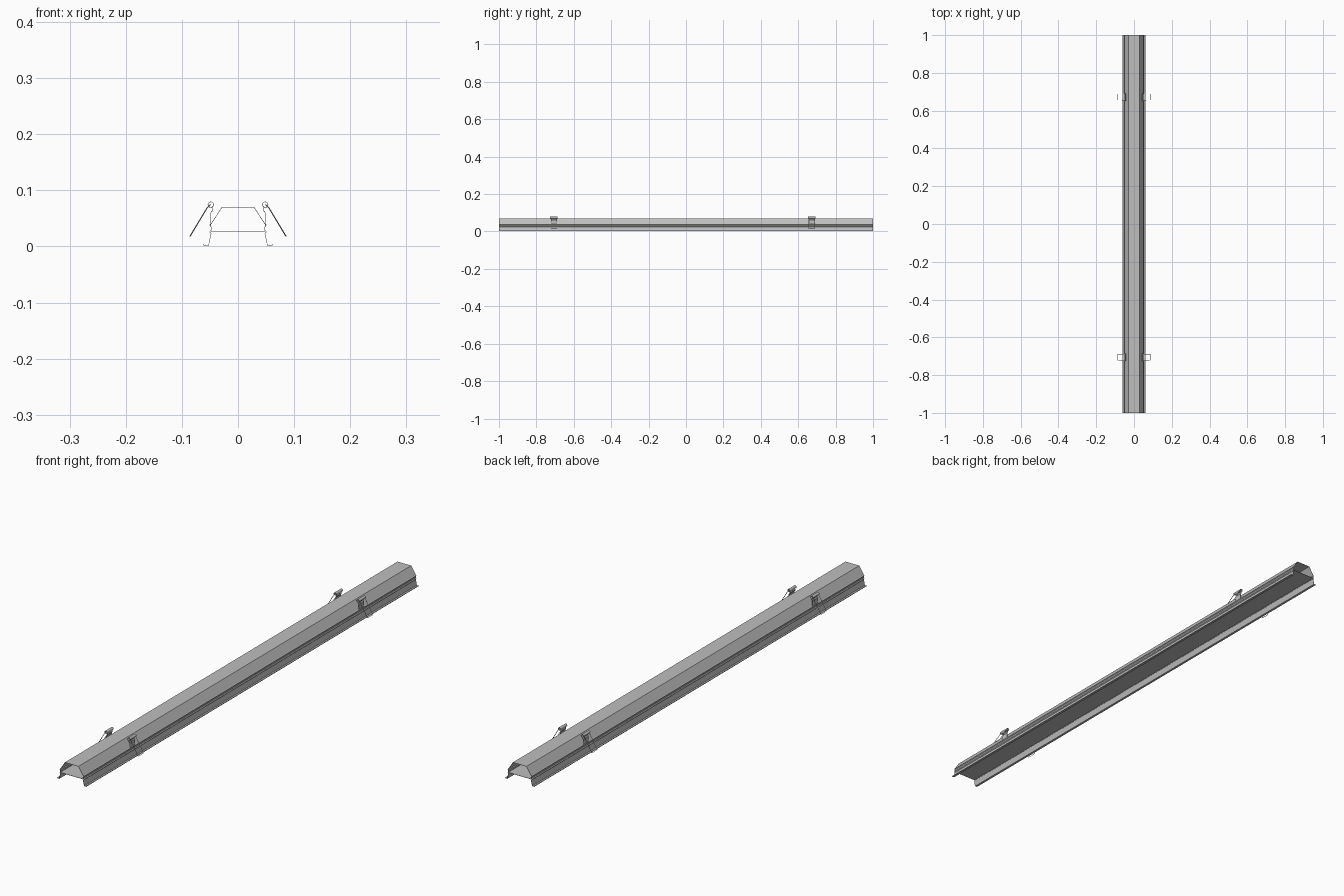
import bpy, bmesh, math
from mathutils import Vector

cube = bpy.data.objects.get("Cube")
if cube:
    bpy.data.objects.remove(cube)

steel = bpy.data.materials.new("light grey steel")
steel.use_nodes = True
GREY = (0.52, 0.52, 0.52, 1)
steel.diffuse_color = GREY
steel.node_tree.nodes["Principled BSDF"].inputs["Base Color"].default_value = GREY


def sheet(name, profile, y0, y1, thickness=0.001):
    """Extrude an open (x, z) profile along y and give it sheet thickness."""
    bm = bmesh.new()
    front = [bm.verts.new((x, y0, z)) for x, z in profile]
    back = [bm.verts.new((x, y1, z)) for x, z in profile]
    for i in range(len(profile) - 1):
        bm.faces.new((front[i], front[i + 1], back[i + 1], back[i]))
    mesh = bpy.data.meshes.new(name)
    bm.to_mesh(mesh)
    bm.free()
    obj = bpy.data.objects.new(name, mesh)
    bpy.context.collection.objects.link(obj)
    mesh.materials.append(steel)
    solid = obj.modifiers.new("thickness", 'SOLIDIFY')
    solid.thickness = thickness
    solid.offset = 0
    return obj


def wire(name, points, radius, closed=False):
    """Round wire through the given points."""
    curve = bpy.data.curves.new(name, 'CURVE')
    curve.dimensions = '3D'
    curve.bevel_depth = radius
    curve.bevel_resolution = 1
    curve.use_fill_caps = True
    spline = curve.splines.new('POLY')
    spline.points.add(len(points) - 1)
    for p, co in zip(spline.points, points):
        p.co = (*co, 1)
    spline.use_cyclic_u = closed
    obj = bpy.data.objects.new(name, curve)
    bpy.context.collection.objects.link(obj)
    curve.materials.append(steel)
    return obj


# Folded cover and the flat tray inside it
sheet("top_cover", [(-0.048, 0.040), (-0.0285, 0.070), (0.0285, 0.070), (0.048, 0.040)], -1, 1)
sheet("inner_tray", [(-0.048, 0.027), (0.048, 0.027)], -1, 1)

for side, label in ((1, "left"), (-1, "right")):
    # Side rail with two pressed ridges, splayed skirt and foot lip
    rail = [(0.048, 0.041), (0.0505, 0.038), (0.048, 0.035),
            (0.048, 0.029), (0.0505, 0.026), (0.048, 0.023),
            (0.0525, 0.002), (0.061, 0.002), (0.061, 0.004)]
    sheet(label + "_side_rail", [(side * x, z) for x, z in rail], -1, 1)

    for yc, place in ((-0.706, "front"), (0.672, "back")):
        prefix = f"{label}_{place}_"
        # Clip plate hanging from a rolled barrel
        roll = [(0.0485 + 0.005 * math.cos(a), 0.0745 + 0.005 * math.sin(a))
                for a in (math.radians(-90 + 30 * i) for i in range(13))]
        sheet(prefix + "hinge_barrel", [(side * x, z) for x, z in roll],
              yc - 0.02, yc + 0.02)
        plate = [(0.0465, 0.070), (0.0455, 0.064), (0.0485, 0.060), (0.0485, 0.036)]
        sheet(prefix + "clip_plate", [(side * x, z) for x, z in plate],
              yc - 0.016, yc + 0.016)
        # Wire bail swinging outwards from the barrel
        top, low = Vector((side * 0.0495, yc, 0.0745)), Vector((side * 0.0855, yc, 0.018))
        knee = Vector((side * 0.055, yc, 0.069))
        across = Vector((0, 0.016, 0))
        wire(prefix + "wire_bail",
             [top - across, knee - across, low - across,
              low + across, knee + across, top + across], 0.001, True)
